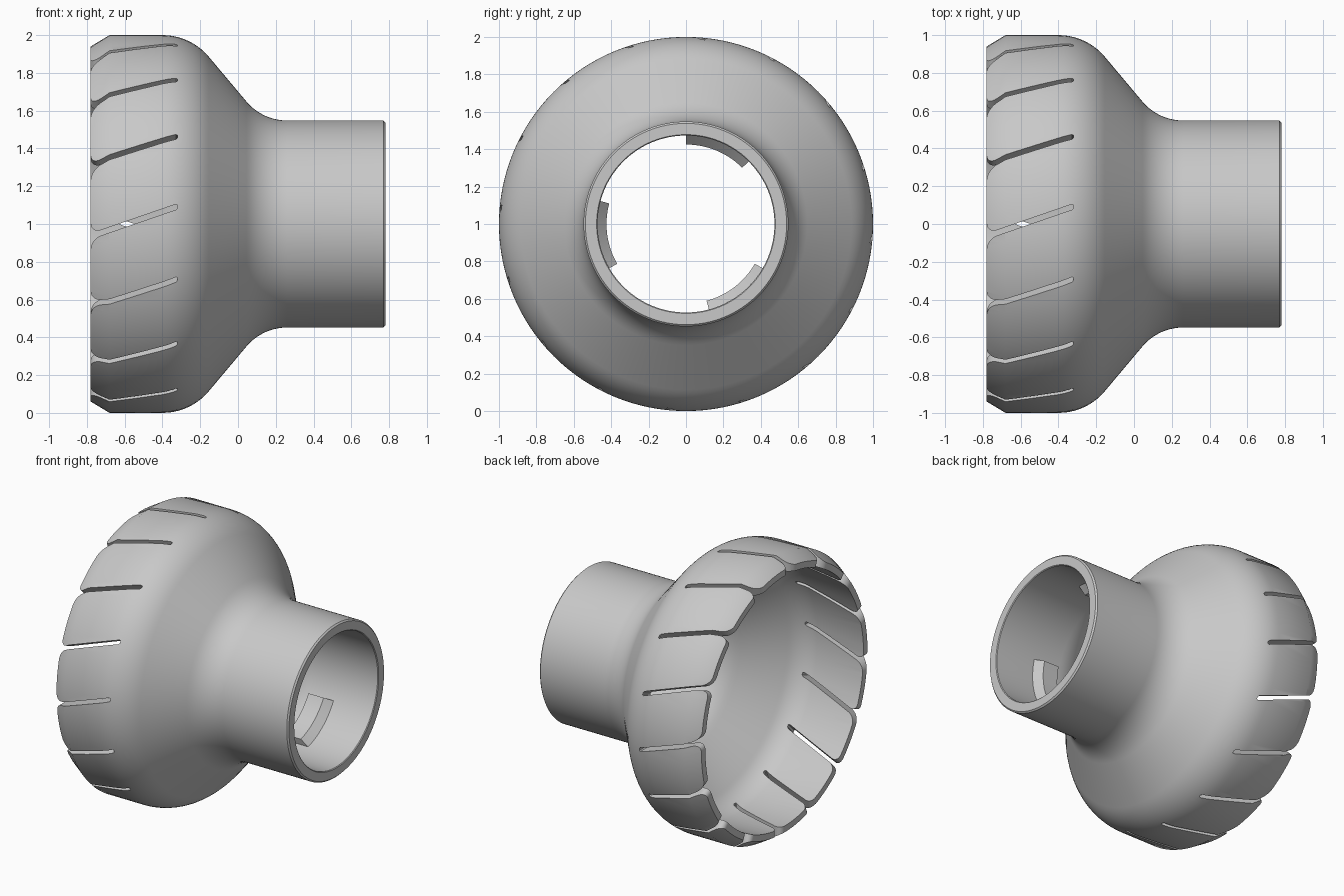
import bpy, bmesh, math
from mathutils import Matrix

if "Cube" in bpy.data.objects:
    bpy.data.objects.remove(bpy.data.objects["Cube"])

SEG = 128
grey = bpy.data.materials.new("light_grey")
grey.diffuse_color = (0.58, 0.58, 0.58, 1)
grey.use_nodes = True
grey.node_tree.nodes["Principled BSDF"].inputs["Base Color"].default_value = grey.diffuse_color


def make_object(name, bm):
    bmesh.ops.recalc_face_normals(bm, faces=bm.faces)
    mesh = bpy.data.meshes.new(name)
    bm.to_mesh(mesh)
    bm.free()
    mesh.materials.append(grey)
    ob = bpy.data.objects.new(name, mesh)
    bpy.context.collection.objects.link(ob)
    return ob


def smooth(ob, angle=35):
    bpy.ops.object.select_all(action='DESELECT')
    ob.select_set(True)
    bpy.context.view_layer.objects.active = ob
    bpy.ops.object.shade_smooth_by_angle(angle=math.radians(angle))


def arc(cx, cr, rad, a0, a1, n=10):
    return [(cx + rad * math.sin(math.radians(a0 + (a1 - a0) * i / n)),
             cr + rad * math.cos(math.radians(a0 + (a1 - a0) * i / n))) for i in range(n + 1)]


def revolve(bm, profile, a0, a1, steps):
    """Sweep a closed (x, radius) profile about the x axis through z = 1."""
    full = a1 - a0 >= 360
    rings = []
    for i in range(steps if full else steps + 1):
        a = math.radians(a0 + (a1 - a0) * i / steps)
        rings.append([bm.verts.new((x, r * math.cos(a), 1 + r * math.sin(a))) for x, r in profile])
    n = len(profile)
    for i in range(steps):
        p, q = rings[i], rings[(i + 1) % len(rings)]
        for j in range(n):
            k = (j + 1) % n
            bm.faces.new((p[j], p[k], q[k], q[j]))
    if not full:
        bm.faces.new(rings[0])
        bm.faces.new(rings[-1])


# Bell-shaped shell with a tubular neck
outer = [(-0.78, 0.94), (-0.68, 1.0)] + arc(-0.40, 0.68, 0.32, 0, 50)
outer += arc(0.26, 0.829, 0.281, 230, 180) + [(0.77, 0.548), (0.78, 0.538)]
inner = [(0.78, 0.478), (0.775, 0.473)] + arc(0.26, 0.829, 0.356, 180, 230)
inner += arc(-0.40, 0.68, 0.23, 50, 0) + [(-0.78, 0.895)]
bm = bmesh.new()
revolve(bm, outer + inner, 0, 360, SEG)
shell = make_object("bell_shell", bm)

# Slanted slots with rounded petal corners at the rim
W, R, X0, X1 = 0.0145, 0.055, -0.78, -0.32
side = [(-0.80, W + R)]
for i in range(9):
    d = R * (1 - math.cos(math.radians(90 * i / 8)))
    side.append((X0 + d, W + R - math.sqrt(max(0, R * R - (R - d) ** 2))))
side += [(X1 - 0.008, W), (X1, W * 0.5)]
outline = [(x, 0.345 * (x + 0.59) + h) for x, h in side]
outline += [(x, 0.345 * (x + 0.59) - h) for x, h in reversed(side)]

bm = bmesh.new()
for k in range(16):
    rot = Matrix.Translation((0, 0, 1)) @ Matrix.Rotation(math.radians(22.5 * k), 4, 'X')
    lo = [bm.verts.new(rot @ Matrix.Translation((x, -0.8, t)).translation) for x, t in outline]
    hi = [bm.verts.new(rot @ Matrix.Translation((x, -1.1, t)).translation) for x, t in outline]
    bm.faces.new(lo)
    bm.faces.new(hi[::-1])
    for j in range(len(lo)):
        m = (j + 1) % len(lo)
        bm.faces.new((lo[j], hi[j], hi[m], lo[m]))
cutter = make_object("slot_cutter", bm)
cutter.hide_render = True

mod = shell.modifiers.new("slots", 'BOOLEAN')
mod.operation = 'DIFFERENCE'
mod.solver = 'EXACT'
mod.object = cutter
bpy.context.view_layer.objects.active = shell
bpy.ops.object.modifier_apply(modifier=mod.name)
bpy.data.objects.remove(cutter)
smooth(shell)

# Three locking tabs inside the neck, with a ramped front
for k in range(3):
    bm = bmesh.new()
    revolve(bm, [(0.30, 0.425), (0.42, 0.425), (0.47, 0.473), (0.47, 0.485), (0.30, 0.485)],
            45 + 120 * k, 90 + 120 * k, 16)
    smooth(make_object(f"neck_tab_{k + 1}", bm), 25)
